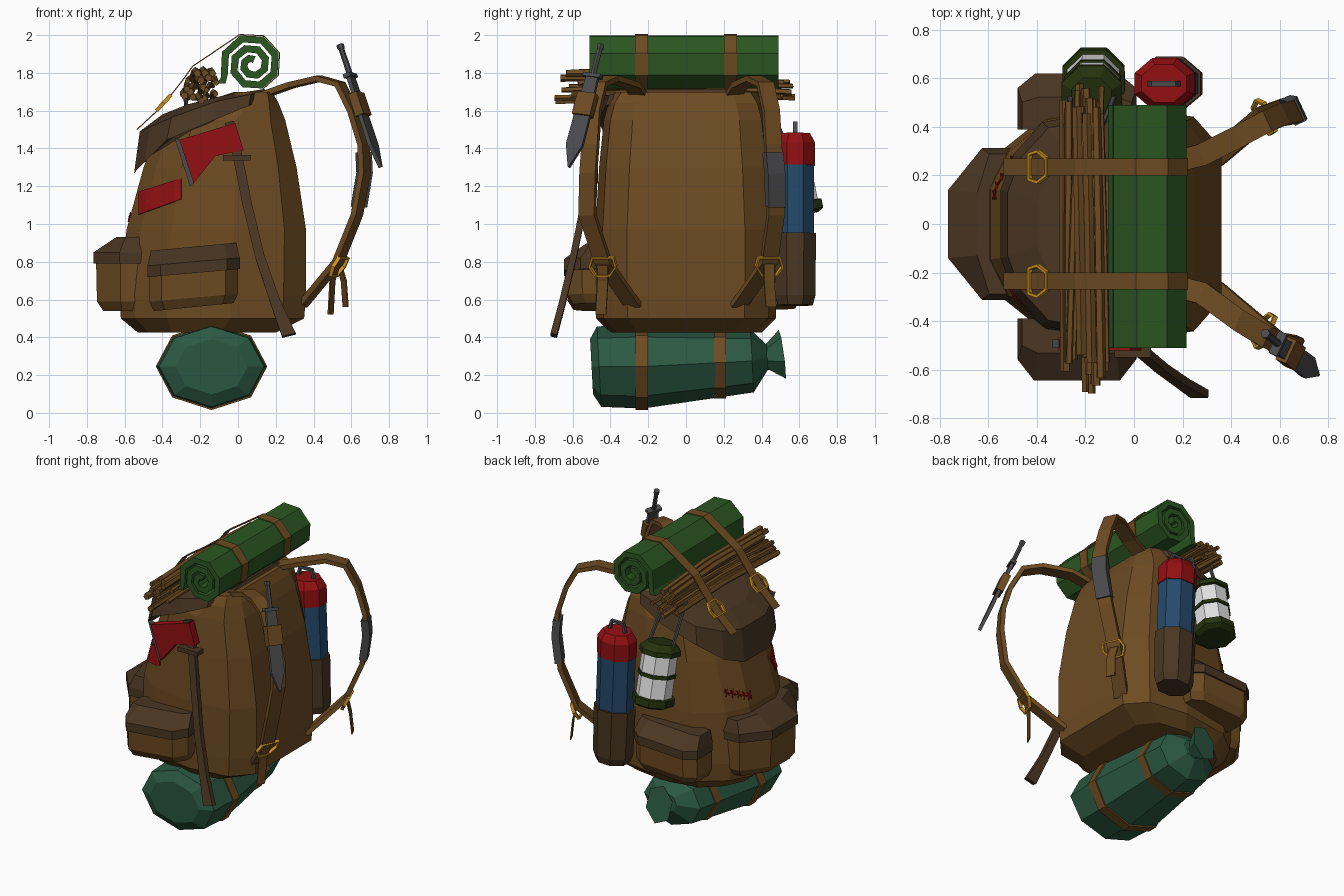
import bpy, bmesh, math, random
from mathutils import Vector as V
from mathutils.bvhtree import BVHTree

if "Cube" in bpy.data.objects:
    bpy.data.objects.remove(bpy.data.objects["Cube"])

random.seed(11)
COL = dict(brown=(.152, .07, .016), dark_brown=(.068, .037, .016), green=(.024, .093, .015),
           teal=(.024, .1, .055), red=(.29, .005, .006), blue=(.018, .068, .15),
           grey=(.07, .07, .073), white=(.75, .75, .75), gold=(.62, .3, .015), olive=(.018, .032, .004))
MAT = {}
for k, c in COL.items():
    MAT[k] = bpy.data.materials.new(k)
    MAT[k].diffuse_color = (*c, 1)


def loft(name, rings, mats, closed=False):
    """Skin equal-sized rings; mats is one colour or one per segment."""
    bm = bmesh.new()
    vs = [[bm.verts.new(p) for p in r] for r in rings]
    n, m = len(vs[0]), len(vs)
    segs = m if closed else m - 1
    names = [mats] * segs if isinstance(mats, str) else mats
    used = list(dict.fromkeys(names))
    for i in range(segs):
        a, b = vs[i], vs[(i + 1) % m]
        for j in range(n):
            f = bm.faces.new((a[j], a[(j + 1) % n], b[(j + 1) % n], b[j]))
            f.material_index = used.index(names[i])
    if not closed:
        bm.faces.new(vs[0]).material_index = used.index(names[0])
        bm.faces.new(vs[-1]).material_index = used.index(names[-1])
    bmesh.ops.recalc_face_normals(bm, faces=bm.faces)
    me = bpy.data.meshes.new(name)
    bm.to_mesh(me)
    tree = BVHTree.FromBMesh(bm)
    bm.free()
    for u in used:
        me.materials.append(MAT[u])
    ob = bpy.data.objects.new(name, me)
    bpy.context.collection.objects.link(ob)
    return tree


def strap(name, pts, side, w, t, mat, ws=None):
    """Flat band along a path, width along side, thickness t."""
    pts, s, rings = [V(p) for p in pts], V(side).normalized(), []
    for i, p in enumerate(pts):
        d = (pts[min(i + 1, len(pts) - 1)] - pts[max(i - 1, 0)])
        n = d.cross(s).normalized() * t / 2
        h = s * w / 2 * (ws[i] if ws else 1)
        rings.append([p + h + n, p - h + n, p - h - n, p + h - n])
    return loft(name, rings, mat)


def tube(name, secs, mats, n=8, phase=0.0, squash=(1, 1)):
    """Round sections (point, radius) along a straight-ish axis."""
    ax = (V(secs[-1][0]) - V(secs[0][0])).normalized()
    u = ax.cross(V((0, 0, 1)) if abs(ax.z) < .9 else V((0, 1, 0))).normalized()
    v = ax.cross(u)
    ang = [phase + 2 * math.pi * k / n for k in range(n)]
    return loft(name, [[V(p) + u * (r * squash[0] * math.cos(a)) + v * (r * squash[1] * math.sin(a))
                        for a in ang] for p, r in secs], mats)


def buckle(name, c, a, b, t=.013):
    """D-shaped gold ring with half axes a and b, flat side on +b."""
    c, a, b = V(c), V(a), V(b)
    n, rings = a.cross(b).normalized() * t * .8, []
    for u, v in ((-.8, 1), (.8, 1), (1, .1), (.55, -.85), (-.55, -.85), (-1, .1)):
        o = a * u + b * v
        d = o.normalized() * t
        rings.append([c + o + n, c + o - d + n, c + o - d - n, c + o - n])
    loft(name, rings, "gold", closed=True)


def outline(xf, xb, w, zf):
    """Horizontal bag outline: flat back (+x), rounded front (-x)."""
    L = xb - xf
    half = [(xb, .65 * w), (xb - .12 * L, .92 * w), (xb - .4 * L, w),
            (xf + .25 * L, .9 * w), (xf + .08 * L, .62 * w), (xf, .3 * w)]
    pts = half + [(x, -y) for x, y in reversed(half)]
    return [V((x, y, zf(x))) for x, y in pts]


def curve(*k):
    """Piecewise linear z(x)."""
    def f(x):
        x = min(max(x, k[0][0]), k[-1][0])
        for (x0, z0), (x1, z1) in zip(k, k[1:]):
            if x <= x1:
                return z0 + (z1 - z0) * (x - x0) / (x1 - x0)
        return k[-1][1]
    return f


# main bag and lid
body = loft("bag_body", [outline(xf, xb, w, lambda x, z=z: z) for z, xf, xb, w in (
    (.425, -.53, .2, .4), (.5, -.62, .35, .475), (.62, -.63, .36, .48), (.97, -.59, .36, .48),
    (1.3, -.5, .31, .46), (1.55, -.4, .25, .435), (1.64, -.2, .215, .41), (1.7, -.02, .18, .37))], "brown")
low = curve((-.55, 1.27), (-.39, 1.44), (.04, 1.62), (.17, 1.67))
mid = curve((-.52, 1.49), (-.27, 1.6), (-.05, 1.67), (.16, 1.7))
top = curve((-.4, 1.58), (-.2, 1.66), (.14, 1.715))
loft("bag_lid", [outline(-.5, .13, .43, low), outline(-.55, .14, .465, low),
                 outline(-.52, .15, .44, mid), outline(-.4, .14, .3, top)], "dark_brown")


# pockets: box with a dark flap, pushed out of the bag along 'out'
def pocket(name, base, along, out, w, d, z0, z1, corner=.72, cheek=.5, tilt=0.0):
    base, along, out = V(base), V(along), V(out)

    def ring(z, g, k=1.0):
        sh = ((-w, -.08), (-w, d * g * cheek), (-corner * w, d * g), (corner * w, d * g), (w, d * g * cheek), (w, -.08))
        return [base + along * (u * k) + out * v + V((0, 0, z + u * tilt)) for u, v in sh]
    loft(name, [ring(z0, .72, .9), ring(z0 + .05, .9), ring(z1 - .1, .93)], "brown")
    loft(name + "_flap", [ring(z1 - .14, 1, 1.04), ring(z1 - .08, 1, 1.04), ring(z1, .35, .96)], "dark_brown")


pocket("front_pocket", (-.58, 0, 0), (0, 1, 0), (-1, 0, 0), .3, .185, .54, .93, .45, .25)
pocket("right_pocket", (-.235, -.47, 0), (1, 0, 0), (0, -1, 0), .235, .175, .56, .88, tilt=.09)
pocket("left_pocket", (-.235, .47, 0), (1, 0, 0), (0, 1, 0), .235, .15, .56, .88, .7, .6, .05)

# red patch and stitched tear laid on the bag surface
rings = []
for i in range(8):
    f = i / 7
    x, r = -.52 + .22 * f, []
    for z in (1.17 + .07 * f, 1.05 + .08 * f):
        p, nrm, _, _ = body.ray_cast(V((x, -2, z)), V((0, 1, 0)))
        r.append((p or V((x, -.2, z)), nrm or V((-1, 0, 0))))
    (a, na), (b, nb) = r
    rings.append([a + na * .008, b + nb * .008, b - nb * .003, a - na * .003])
loft("patch", rings, "red")


def on_front(y, z):
    p = body.ray_cast(V((-2, y, z)), V((1, 0, 0)))[0]
    return p + V((-.003, .002, 0))


seam = [on_front(.1 + .036 * i, 1.03 + .014 * i) for i in range(6)]
for a, b in zip(seam, seam[1:]):
    tube("tear_seam", [(a, .005), (b, .005)], "red", 4)
    m = (a + b) / 2
    for s in (-1, 1):
        h = V((.006, .016 * s, .024))
        tube("stitch", [(m - h, .004), (m + h, .004)], "red", 4)

# sleeping bag, its tied end and its straps
tube("sleeping_bag", [((-.14, y, z), r) for y, z, r in (
    (-.5, .245, .66), (-.46, .245, .96), (-.24, .245, 1), (.35, .275, .75), (.43, .295, .3))],
    "teal", squash=(.29, .222))
tube("sleeping_bag_end", [((-.14, .4, .295), .3), ((-.14, .43, .295), .3), ((-.15, .51, .31), .58)], "teal", 6, .3, (.17, .23))
for y, z, r in ((-.235, .246, 1.018), (.18, .267, .835)):
    tube("sleeping_bag_strap", [((-.14, y - .033, z), r), ((-.14, y + .033, z), r)], "brown", squash=(.29, .227))

# rolled mat: eight-sided spiral
RC = V((.075, 0, 1.845))
polar = lambda k, dr: RC + V((math.cos(math.radians(202.5 - 45 * k)), 0, math.sin(math.radians(202.5 - 45 * k)))) * (.18 - .007 * k + dr)
rings = [[V((x, y, z)) for x, z, y in ((-.108, 1.745, -.51), (-.066, 1.745, -.51), (-.066, 1.745, .49), (-.108, 1.745, .49))]]
for k in range(20):
    rings.append([polar(k, d) + V((0, y, 0)) for d, y in ((0, -.51), (-.04, -.51), (-.04, .49), (0, .49))])
loft("rolled_mat", rings, "green")

# firewood, bundled in a low heap
SPOTS = ((-.285, 1.7), (-.25, 1.69), (-.21, 1.68), (-.17, 1.69), (-.13, 1.7), (-.27, 1.74), (-.235, 1.735), (-.19, 1.73),
         (-.15, 1.74), (-.25, 1.775), (-.21, 1.775), (-.17, 1.78), (-.125, 1.775), (-.225, 1.81), (-.185, 1.815), (-.145, 1.81))
for x, z in SPOTS:
    dx, dz, r = random.uniform(-.018, .018), random.uniform(-.015, .015), random.uniform(.015, .022)
    tube("firewood", [((x - dx, random.uniform(-.7, -.5), z - dz - .02), r), ((x, 0, z), r),
                      ((x + dx, random.uniform(.44, .58), z + dz - .02), r * .9)], "brown", 5, random.random())

# lid straps over mat and wood, with buckles
for y in (-.235, .235):
    roll = [polar(k, .005) + V((0, y, 0)) for k in (6, 5, 4, 3, 2)]
    strap("lid_strap", roll + [(-.24, y, 1.835), (-.29, y, 1.765), (-.4, y, 1.625), (-.535, y, 1.5)],
          (0, 1, 0), .07, .006, "brown")
    buckle("lid_buckle", (-.39, y, 1.645), (0, .07, 0), (-.042, 0, -.045))

# shoulder straps
PATH = [(.14, .25, 1.685), (.28, .285, 1.735), (.43, .36, 1.77), (.54, .42, 1.74), (.61, .45, 1.6), (.665, .46, 1.42),
        (.67, .47, 1.27), (.63, .475, 1.05), (.53, .44, .8), (.34, .28, .57)]
for s, n in ((1, "left"), (-1, "right")):
    P = [V((x, y * s * (1.1 if s < 0 and 1 < i < 8 else 1), z)) for i, (x, y, z) in enumerate(PATH)]
    side = (-.42, s * .9, 0)
    strap(n + "_shoulder_strap", P, side, .092, .03, "brown")
    c = P[8]
    buckle(n + "_strap_buckle", c + V((0, 0, -.03)), (-.03, s * .075, 0), (.03, 0, .055))
    strap(n + "_strap_tail", [c, c + V((s * .03, 0, -.1)), c + V((s * .04, s * .01, -.26 + .02 * s))], side, .06, .008, "brown")
    if s > 0:
        strap("strap_pad", [P[5] - V((0, 0, .04)), P[6], P[7] + V((.01, 0, .04))], side, .1, .05, "grey")

# knife on the right strap
K0, K1 = V((.54, -.45, 1.95)), V((.755, -.62, 1.3))
kp = lambda t: K0.lerp(K1, t)
kside = (.42, .9, -.1)
tube("knife_handle", [(kp(0), .02), (kp(.03), .02), (kp(.04), .015), (kp(.26), .016)], "grey", 6)
strap("knife_guard", [kp(.24), kp(.27)], kside, .1, .04, "grey")
strap("knife_blade", [kp(.26), kp(.55), kp(.82), kp(1)], kside, .095, .022, "grey", [.7, .95, 1, .06])
strap("knife_holder", [kp(.4), kp(.58)], kside, .105, .05, "brown")

# axe
head = [(-.31, 1.445), (-.015, 1.535), (.03, 1.39), (-.12, 1.36), (-.235, 1.215)]
loft("axe_head", [[V((x, y, z)) for x, z in head] for y in (-.52, -.465)], "red")
edge = [(-.335, 1.455), (-.308, 1.447), (-.233, 1.215), (-.255, 1.2)]
loft("axe_edge", [[V((x, y, z)) for x, z in edge] for y in (-.51, -.475)], "grey")
strap("axe_handle", [(-.045, -.49, 1.54), (0, -.5, 1.35), (.05, -.54, 1.1), (.115, -.595, .83), (.2, -.655, .58),
                     (.27, -.7, .41)], (1, 0, .25), .05, .035, "dark_brown", [1, 1, 1, 1, 1.1, 1.5])
strap("axe_loop", [(-.08, -.515, 1.35), (.07, -.515, 1.35)], (0, 0, 1), .03, .07, "dark_brown")

# flask in its holder
F = lambda z: V((.16 - .04 * (z - .57), .578, z))
OV, PH = (1.17, 1), math.pi / 8
tube("flask_holder", [(F(.57), .1), (F(.62), .115), (F(.95), .12)], "dark_brown", 8, PH, OV)
tube("flask", [(F(.9), .109), (F(1.31), .109), (F(1.311), .114), (F(1.43), .114), (F(1.48), .085)],
     ["blue", "red", "red", "red"], 8, PH, OV)
strap("flask_handle", [F(z) + V((x, 0, 0)) for x, z in ((-.06, 1.47), (-.045, 1.535), (.045, 1.535), (.06, 1.47))],
      (0, 1, 0), .022, .02, "grey")

# lantern, leaning against the bag
L0, L1 = V((-.165, .605, 1.045)), V((-.175, .52, 1.46))
secs = [(0, .105), (.04, .138), (.15, .138), (.16, .117), (.47, .117), (.475, .125), (.53, .125), (.535, .117),
        (.82, .117), (.825, .135), (.9, .135), (1, .09)]
tube("lantern", [(L0.lerp(L1, t), r) for t, r in secs],
     ["olive"] * 3 + ["white"] + ["olive"] * 3 + ["white"] + ["olive"] * 3, phase=PH)
for a, b in (((-.08, .53, 1.42), (-.13, .41, 1.7)), ((-.26, .53, 1.42), (-.28, .4, 1.72))):
    tube("lantern_hanger", [(a, .012), (b, .012)], "grey", 5)

for m in bpy.data.materials:
    if m.users and not m.is_grease_pencil:
        m.use_nodes = True
        m.node_tree.nodes["Principled BSDF"].inputs["Base Color"].default_value = m.diffuse_color
